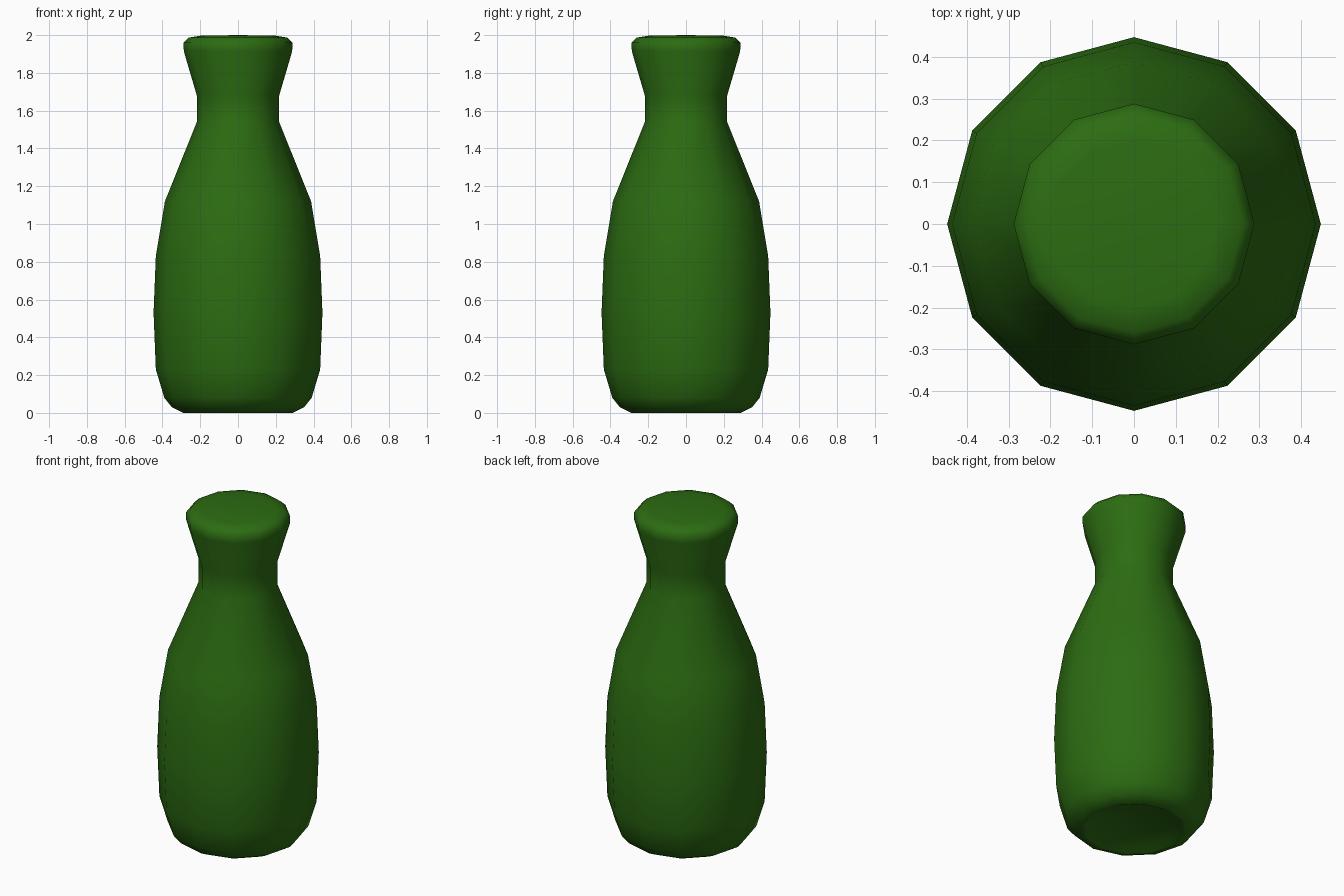
import bpy, bmesh
from math import cos, sin, tau

if "Cube" in bpy.data.objects:
    bpy.data.objects.remove(bpy.data.objects["Cube"])

SIDES = 12
# Bottle profile as (radius, height), from recessed base to closed top
PROFILE = [(0.23, 0.025), (0.275, 0.003), (0.29, 0.0), (0.35, 0.03), (0.39, 0.08),
           (0.435, 0.23), (0.447, 0.53), (0.435, 0.83), (0.387, 1.12),
           (0.218, 1.54), (0.218, 1.68), (0.287, 1.915), (0.288, 1.96),
           (0.26, 1.987), (0.20, 1.997)]

bm = bmesh.new()
rings = [[bm.verts.new((r * cos(tau * i / SIDES), r * sin(tau * i / SIDES), z))
          for i in range(SIDES)] for r, z in PROFILE]

# Walls
for a, b in zip(rings, rings[1:]):
    for i in range(SIDES):
        j = (i + 1) % SIDES
        bm.faces.new((a[i], a[j], b[j], b[i]))

# Base and top caps
for ring, z in ((rings[0], 0.03), (rings[-1], 2.0)):
    centre = bm.verts.new((0, 0, z))
    for i in range(SIDES):
        bm.faces.new((ring[i], ring[(i + 1) % SIDES], centre))

bmesh.ops.recalc_face_normals(bm, faces=bm.faces)
for f in bm.faces:
    f.smooth = True

mesh = bpy.data.meshes.new("bottle")
bm.to_mesh(mesh)
bm.free()
bottle = bpy.data.objects.new("bottle", mesh)
bpy.context.collection.objects.link(bottle)

# Green glass colour
mat = bpy.data.materials.new("green")
mat.diffuse_color = (0.025, 0.15, 0.006, 1)
mat.use_nodes = True
mat.node_tree.nodes["Principled BSDF"].inputs["Base Color"].default_value = mat.diffuse_color
mesh.materials.append(mat)
